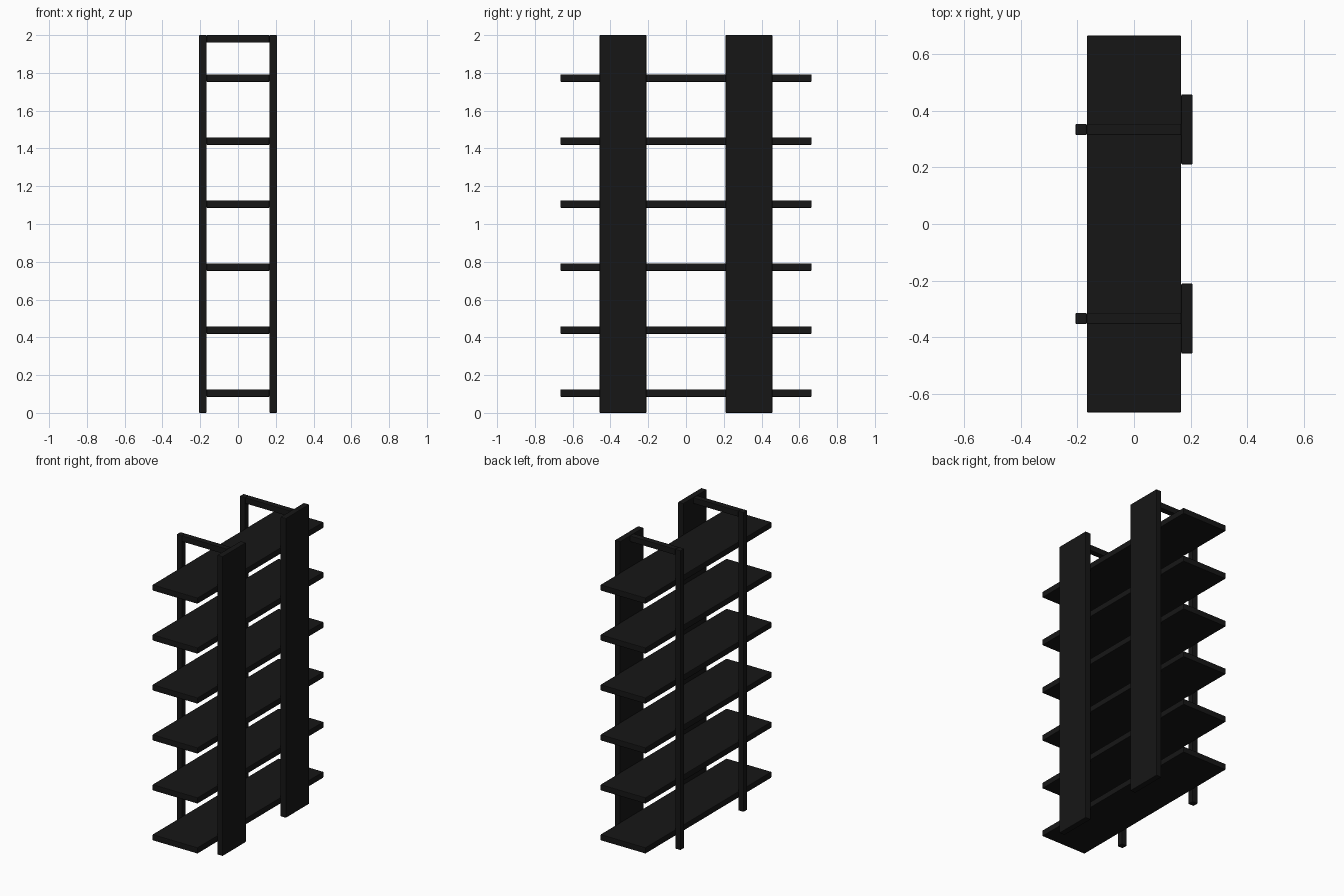
import bpy

if "Cube" in bpy.data.objects:
    bpy.data.objects.remove(bpy.data.objects["Cube"])

black = bpy.data.materials.new("black_finish")
black.diffuse_color = (0.008, 0.008, 0.008, 1)
black.use_nodes = True
black.node_tree.nodes["Principled BSDF"].inputs["Base Color"].default_value = black.diffuse_color


def board(name, x, y, z):
    """Box spanning the given (min, max) ranges, with softened edges."""
    bpy.ops.mesh.primitive_cube_add(size=1, location=[sum(r) / 2 for r in (x, y, z)])
    ob = bpy.context.object
    ob.name = name
    ob.scale = [r[1] - r[0] for r in (x, y, z)]
    bpy.ops.object.transform_apply(location=False, rotation=False, scale=True)
    bevel = ob.modifiers.new("soft_edges", 'BEVEL')
    bevel.width = 0.004
    bevel.segments = 2
    ob.data.materials.append(black)
    return ob


T = 0.04          # board thickness
OUT = 0.2065      # outer half depth
INN = OUT - T     # inner half depth
FRAME_Y = 0.3335  # distance of each frame from the middle

# Shelves
for i in range(6):
    z = 0.105 + i * 0.3335
    board(f"shelf_{i + 1}", (-INN, INN), (-0.665, 0.665), (z - T / 2, z + T / 2))

# Two frames: wide upright panel, slim post and top rail
for label, s in (("near", -1), ("far", 1)):
    y = s * FRAME_Y
    slim = (y - T / 2, y + T / 2)
    board(f"{label}_panel", (INN, OUT), (y - 0.1235, y + 0.1235), (0, 2))
    board(f"{label}_post", (-OUT, -INN), slim, (0, 2))
    board(f"{label}_top_rail", (-INN, INN), slim, (2 - T, 2))
